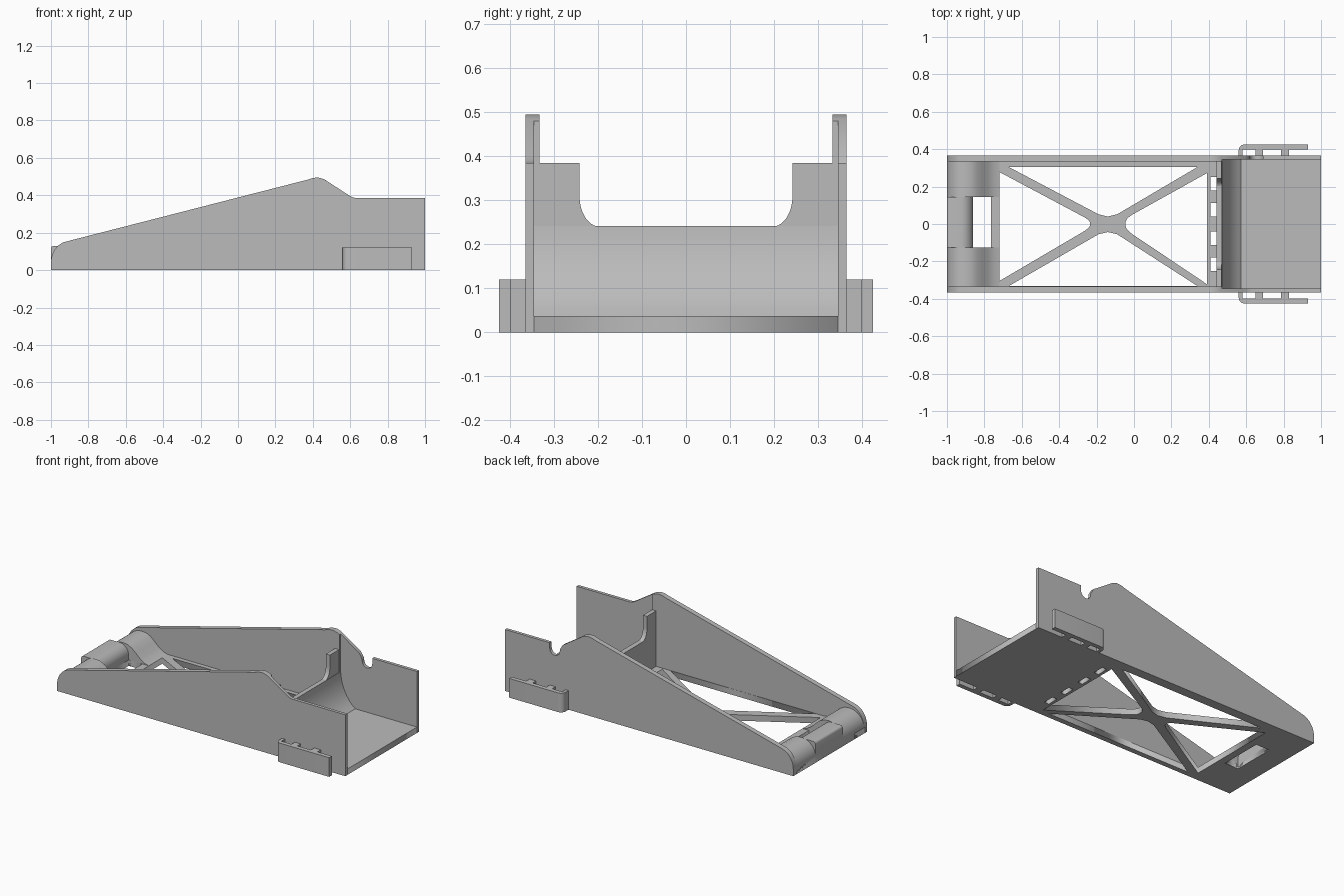
import bpy
import math
from mathutils import Matrix

cube = bpy.data.objects.get("Cube")
if cube:
    bpy.data.objects.remove(cube, do_unlink=True)

grey = bpy.data.materials.new("plain grey")
grey.use_nodes = True
colour = (0.5, 0.5, 0.5, 1)
grey.diffuse_color = colour
grey.node_tree.nodes["Principled BSDF"].inputs["Base Color"].default_value = colour

# Columns give the drawing's u, v and thickness axes
AXES = {
    "z": Matrix(((1, 0, 0, 0), (0, 1, 0, 0), (0, 0, 1, 0), (0, 0, 0, 1))),
    "y": Matrix(((1, 0, 0, 0), (0, 0, -1, 0), (0, 1, 0, 0), (0, 0, 0, 1))),
    "x": Matrix(((0, 0, 1, 0), (1, 0, 0, 0), (0, 1, 0, 0), (0, 0, 0, 1))),
}


def prism(name, loops, axis, low, high, smooth=False):
    """Fill outline loops (later loops are holes) and extrude along an axis."""
    curve = bpy.data.curves.new(name, "CURVE")
    curve.dimensions = "2D"
    curve.fill_mode = "BOTH"
    curve.extrude = (high - low) / 2
    for loop in loops:
        spline = curve.splines.new("POLY")
        spline.points.add(len(loop) - 1)
        for point, (u, v) in zip(spline.points, loop):
            point.co = (u, v, 0, 1)
        spline.use_cyclic_u = True
    obj = bpy.data.objects.new(name, curve)
    bpy.context.collection.objects.link(obj)
    shift = [0, 0, 0]
    shift["xyz".index(axis)] = (low + high) / 2
    obj.matrix_world = Matrix.Translation(shift) @ AXES[axis]
    bpy.ops.object.select_all(action="DESELECT")
    obj.select_set(True)
    bpy.context.view_layer.objects.active = obj
    bpy.ops.object.convert(target="MESH")
    obj = bpy.context.view_layer.objects.active
    obj.data.materials.clear()
    obj.data.materials.append(grey)
    if smooth:
        bpy.ops.object.shade_smooth_by_angle(angle=math.radians(32))
    return obj


def arc(cu, cv, ru, rv, start, end, steps=10):
    angles = [math.radians(start + (end - start) * i / steps) for i in range(steps + 1)]
    return [(cu + ru * math.cos(a), cv + rv * math.sin(a)) for a in angles]


def rect(u0, u1, v0, v1):
    return [(u0, v0), (u1, v0), (u1, v1), (u0, v1)]


def rounded(points, cut=0.25):
    """Round every corner with a short quadratic curve."""
    out = []
    for i, (bu, bv) in enumerate(points):
        (au, av), (cu, cv) = points[i - 1], points[(i + 1) % len(points)]
        la, lc = math.hypot(au - bu, av - bv), math.hypot(cu - bu, cv - bv)
        ka, kc = min(cut / la, 0.4), min(cut / lc, 0.4)
        p, q = (bu + (au - bu) * ka, bv + (av - bv) * ka), (bu + (cu - bu) * kc, bv + (cv - bv) * kc)
        for s in range(7):
            t = s / 6
            out.append(tuple((1 - t) ** 2 * p[k] + 2 * t * (1 - t) * (bu, bv)[k] + t * t * q[k] for k in (0, 1)))
    return out


# Side walls: thick over the truss, thin beside the tray
nose = arc(-0.90, 0.04, 0.10, 0.115, 180, 107)
peak = [(0.37, 0.483), (0.40, 0.493), (0.43, 0.495), (0.46, 0.486)]
plain_tail = [(0.59, 0.402), (0.61, 0.390), (0.63, 0.385), (1, 0.385), (1, 0)]
notched_tail = [(0.60, 0.394), (0.62, 0.36)] + arc(0.655, 0.350, 0.035, 0.035, 180, 360) + [
    (0.69, 0.385), (1, 0.385), (1, 0)]
for side, name, tail in ((-1, "right_wall", plain_tail), (1, "left_wall", notched_tail)):
    outline = [(-1, 0)] + nose + peak + tail
    prism(name, [outline], "y", *sorted((side * 0.345, side * 0.365)), smooth=True)
    lining = [(-1, 0)] + nose + peak + [(0.47, 0.48), (0.47, 0)]
    prism(name + "_lining", [lining], "y", *sorted((side * 0.333, side * 0.346)), smooth=True)

# Floor with cross-braced openings, hinge slots and the nose opening
left_hole = rounded([(-0.72, -0.305), (-0.235, -0.02), (-0.235, 0.02), (-0.72, 0.278)], 0.045)
right_hole = rounded([(0.39, 0.272), (-0.045, 0.03), (-0.045, -0.03), (0.39, -0.322)], 0.045)
left_hole = [(-0.72, -0.305)] + left_hole[7:21] + [(-0.72, 0.278)]
right_hole = [(0.39, 0.272)] + right_hole[7:21] + [(0.39, -0.322)]
back_hole = [(-0.67, 0.305), (-0.19, 0.052), (-0.14, 0.04), (-0.09, 0.052), (0.34, 0.305)]
front_hole = [(-0.67, -0.332), (-0.19, -0.055), (-0.14, -0.043), (-0.09, -0.055), (0.34, -0.332)]
slots = [rect(0.408, 0.44, y - 0.036, y + 0.036) for y in (-0.215, -0.075, 0.075, 0.215)]
nose_hole = rect(-0.86, -0.765, -0.125, 0.145)
prism("floor", [rect(-1, 1, -0.346, 0.346), left_hole, right_hole, back_hole, front_hole, nose_hole] + slots,
      "z", 0, 0.037)

# Curved ramp closing the tray, with a corner post on each side
curve_edge = arc(0.68, 0.26, 0.21, 0.26, 184, 239)
ramp = [(0.61, 0), (0.44, 0), (0.44, 0.241)] + curve_edge
prism("tray_ramp", [ramp], "y", -0.346, 0.346, smooth=True)
for side, name in ((-1, "right_post"), (1, "left_post")):
    scoop = arc(0.195, 0.31, 0.047, 0.07, 0, -80)
    post = [(0.346, 0.235), (0.346, 0.385), (0.242, 0.385)] + scoop + [(0.20, 0.235)]
    prism(name, [[(side * u, v) for u, v in post]], "x", 0.44, 0.468, smooth=True)

# Rounded nose: sloping shoulders and a squared centre bar
shoulder = [(-1, 0)] + arc(-0.90, 0.04, 0.10, 0.095, 180, 90) + [
    (-0.87, 0.132), (-0.84, 0.118), (-0.81, 0.092), (-0.78, 0.064), (-0.75, 0.045), (-0.72, 0.037), (-0.72, 0)]
prism("right_shoulder", [shoulder], "y", -0.335, -0.125, smooth=True)
prism("left_shoulder", [shoulder], "y", 0.145, 0.335, smooth=True)
bar = [(-1, 0), (-1, 0.118)] + arc(-0.985, 0.115, 0.015, 0.015, 150, 90, 4) + \
    arc(-0.925, 0.065, 0.065, 0.065, 90, 0) + [(-0.86, 0)]
prism("centre_bar", [bar], "y", -0.125, 0.145, smooth=True)

# Side clips: an outer strip joined to the wall by tabs
for side, name in ((-1, "right_clip"), (1, "left_clip")):
    strip = [(0.93, 0.398), (0.93, 0.425)] + arc(0.59, 0.395, 0.03, 0.03, 90, 180, 6) + [
        (0.56, 0.36), (0.58, 0.36), (0.58, 0.398)]
    for start, end in ((0.65, 0.69), (0.785, 0.83)):
        strip += [(start, 0.398), (start, 0.36), (end, 0.36), (end, 0.398)]
    prism(name, [[(u, side * v) for u, v in strip]], "z", 0, 0.12, smooth=True)
